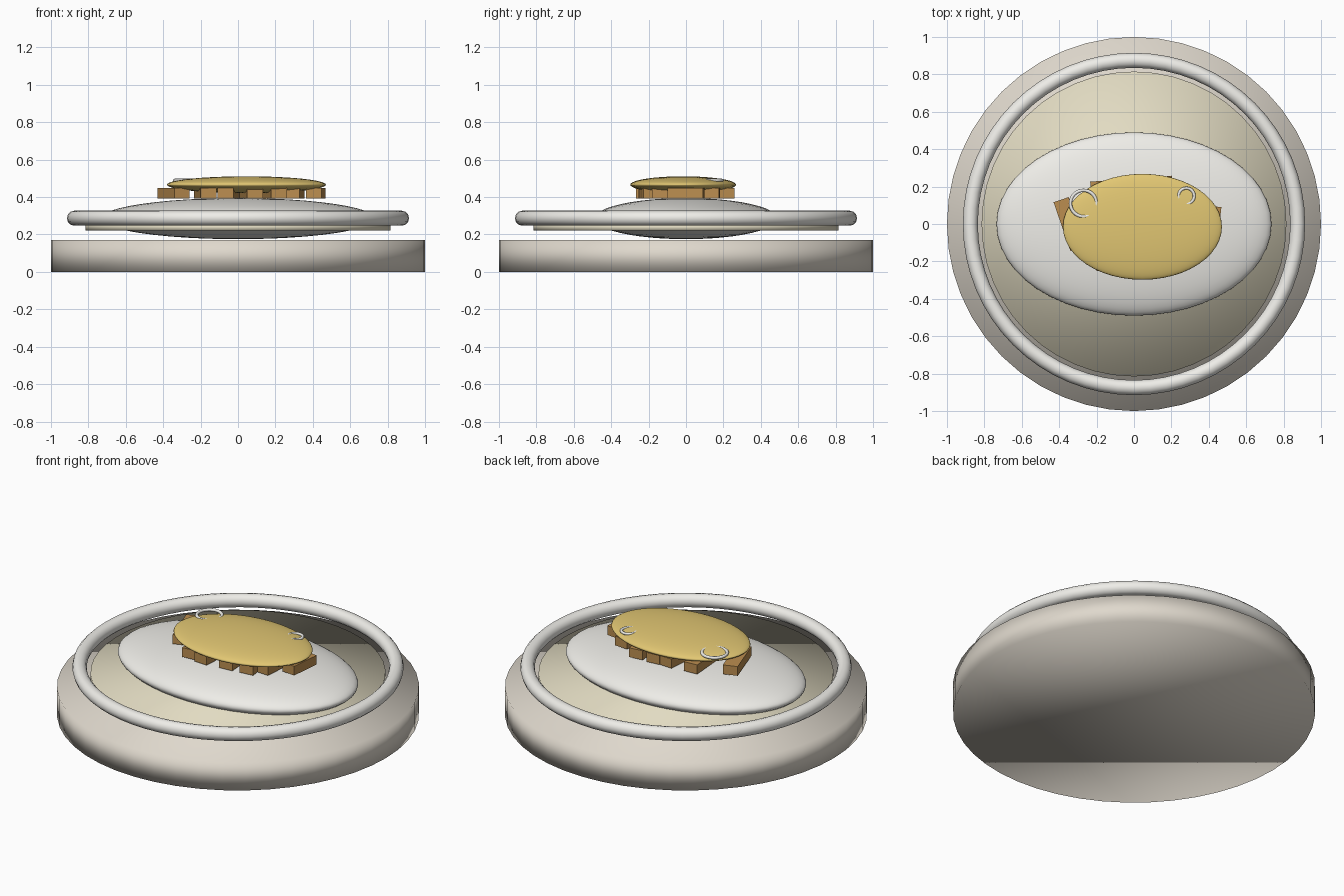
import bpy
from math import radians

if "Cube" in bpy.data.objects:
    bpy.data.objects.remove(bpy.data.objects["Cube"])


def material(name, rgb):
    m = bpy.data.materials.new(name)
    m.diffuse_color = (*rgb, 1)
    m.use_nodes = True
    m.node_tree.nodes["Principled BSDF"].inputs["Base Color"].default_value = m.diffuse_color
    return m


CERAMIC = material("warm_ceramic", (0.74, 0.69, 0.61))
WHITE = material("white", (0.86, 0.85, 0.81))
SAUCE = material("pale_sauce", (0.76, 0.71, 0.54))
EGG = material("egg_yellow", (0.76, 0.57, 0.17))
CRUST = material("crust_brown", (0.50, 0.27, 0.08))


def finish(name, mat, smooth=True):
    o = bpy.context.object
    o.name = name
    o.data.materials.append(mat)
    if smooth:
        bpy.ops.object.shade_smooth()
    return o


def disc(name, r, z0, z1, mat):
    bpy.ops.mesh.primitive_cylinder_add(vertices=48, radius=r, depth=z1 - z0,
                                        location=(0, 0, (z0 + z1) / 2))
    return finish(name, mat)


def ring(name, loc, r, tube, mat, segs=48):
    bpy.ops.mesh.primitive_torus_add(location=loc, major_radius=r, minor_radius=tube,
                                     major_segments=segs, minor_segments=12)
    return finish(name, mat)


def mound(name, loc, size, mat):
    bpy.ops.mesh.primitive_uv_sphere_add(segments=48, ring_count=24, radius=1, location=loc)
    bpy.context.object.scale = size
    return finish(name, mat)


# Bowl: base, floating inner layer and rim
disc("bowl_base", 1.0, 0.0, 0.17, CERAMIC)
disc("inner_layer", 0.815, 0.22, 0.255, SAUCE)
ring("bowl_rim", (0, 0, 0.287), 0.875, 0.04, WHITE, 64)

# Rice mound
mound("rice_mound", (0, 0, 0.285), (0.735, 0.49, 0.11), WHITE)

# Cutlet slices: x, y, length, turn in degrees
slices = [(-0.345, 0, 0.275, 19), (-0.175, -0.01, 0.48, 4), (-0.05, -0.01, 0.51, -4),
          (0.07, 0, 0.50, 5), (0.19, 0.01, 0.49, 7), (0.30, 0.0, 0.36, -4),
          (0.415, 0.0, 0.19, -6)]
for i, (x, y, length, turn) in enumerate(slices):
    bpy.ops.mesh.primitive_cube_add(size=1, location=(x, y, 0.42),
                                    rotation=(0, 0, radians(turn)))
    bpy.context.object.scale = (0.085, length, 0.056)
    finish(f"cutlet_slice_{i + 1}", CRUST, smooth=False)

# Egg topping with half-sunken onion rings
mound("egg_topping", (0.045, -0.015, 0.466), (0.425, 0.283, 0.045), EGG)
ring("onion_ring_large", (-0.27, 0.11, 0.489), 0.07, 0.009, WHITE, 32)
ring("onion_ring_small", (0.28, 0.15, 0.490), 0.042, 0.008, WHITE, 32)
